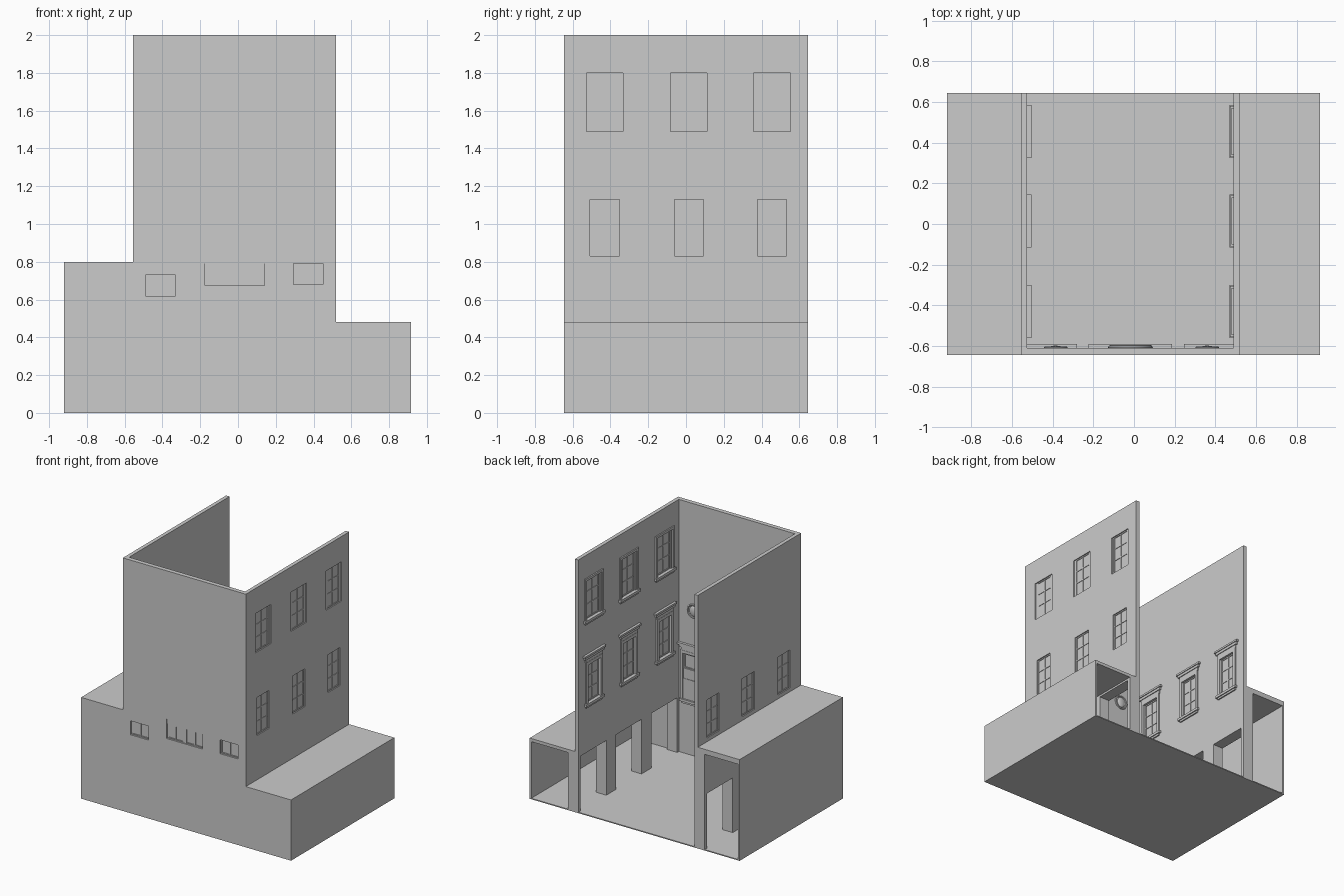
import bpy, bmesh, math
from mathutils import Matrix, Vector

if "Cube" in bpy.data.objects:
    bpy.data.objects.remove(bpy.data.objects["Cube"])

H = 0.645                      # half depth of the building
ROWS = (-0.43, 0.015, 0.455)   # window centres along the side walls

# Local wall coordinates (a along the wall, d into the courtyard, z) to world
RIGHT = lambda a, d, z: (0.49 - d, a, z)
LEFT = lambda a, d, z: (-0.525 + d, a, z)
FRONT = lambda a, d, z: (a, -0.61 + d, z)
WORLD = lambda x, y, z: (x, y, z)


def build(name, boxes, to=WORLD):
    """One object from boxes given as (a0, a1, d0, d1, z0, z1)."""
    bm = bmesh.new()
    for b in boxes:
        p, q = Vector(to(b[0], b[2], b[4])), Vector(to(b[1], b[3], b[5]))
        size = [abs(q[i] - p[i]) for i in range(3)]
        bmesh.ops.create_cube(bm, size=1, matrix=Matrix.Translation((p + q) / 2) @ Matrix.Diagonal((*size, 1)))
    me = bpy.data.meshes.new(name)
    bm.to_mesh(me)
    bm.free()
    ob = bpy.data.objects.new(name, me)
    bpy.context.collection.objects.link(ob)
    return ob


def cut(ob, boxes, to):
    cutter = build("cutter", boxes, to)
    cutter.hide_render = True
    mod = ob.modifiers.new("openings", 'BOOLEAN')
    mod.operation, mod.solver, mod.object = 'DIFFERENCE', 'EXACT', cutter
    bpy.context.view_layer.objects.active = ob
    bpy.ops.object.modifier_apply(modifier=mod.name)
    bpy.data.objects.remove(cutter)


def sash(a, w, z0, z1, cols, bars, t=0.009, d=-0.015):
    """Pane, rim and glazing bars; w is the half width."""
    out = [(a - w, a + w, d - 0.002, d + 0.002, z0, z1),
           (a - w, a + w, d - 0.007, d + 0.007, z0, z0 + t),
           (a - w, a + w, d - 0.007, d + 0.007, z1 - t, z1)]
    for i in range(cols + 1):
        c = a - w + t / 2 + (2 * w - t) * i / cols
        out.append((c - t / 2, c + t / 2, d - 0.0065, d + 0.0065, z0, z1))
    for z in bars:
        out.append((a - w, a + w, d - 0.006, d + 0.006, z - t / 2, z + t / 2))
    return out


def casing(a, w, z0, z1, t=0.025, d=0.01):
    return [(a - w - t, a - w, 0, d, z0, z1 + t),
            (a + w, a + w + t, 0, d, z0, z1 + t),
            (a - w, a + w, 0, d, z1, z1 + t)]


def cornice(a, w, z):
    return [(a - w + 0.025, a + w - 0.025, 0, 0.008, z - 0.045, z - 0.02),
            (a - w + 0.012, a + w - 0.012, 0, 0.014, z - 0.02, z),
            (a - w, a + w, 0, 0.02, z, z + 0.015)]


def sill(a, w, z):
    return [(a - w, a + w, 0, 0.018, z - 0.02, z),
            (a - w + 0.015, a + w - 0.015, 0, 0.01, z - 0.035, z - 0.02)]


# Floor and front wall
build("floor", [(-0.92, 0.915, -H + 0.01, H, 0, 0.008)])
front = build("front_wall", [(-0.555, 0.52, -H, -0.61, 0, 2)])
cut(front, [(-0.49, -0.33, -0.1, 0.05, 0.62, 0.73),
            (-0.175, 0.14, -0.1, 0.05, 0.675, 0.828),
            (0.295, 0.45, -0.1, 0.05, 0.68, 0.79)], FRONT)

# Side walls: windows above, arcade openings below
for name, to, levels in (("right", RIGHT, 2), ("left", LEFT, 1)):
    wall = build(name + "_wall", [(-0.62, H, -0.03, 0, 0.004, 2)], to)
    arches = [(y - 0.16, y + 0.16, -0.15, 0.05, -0.1, 0.44) for y in ROWS]
    holes = [(y - 0.077, y + 0.077, -0.1, 0.05, 0.83, 1.13) for y in ROWS]
    if levels == 2:
        holes += [(y - 0.097, y + 0.097, -0.1, 0.05, 1.49, 1.80) for y in ROWS]
    cut(wall, arches + holes, to)
    piers = build(name + "_arcade_piers", [(-0.62, H, -0.09, -0.03, 0.004, 0.47 if name == "right" else 0.77)], to)
    cut(piers, arches, to)
    for i, y in enumerate(ROWS, 1):
        build(f"{name}_lower_window_{i}", sash(y, 0.077, 0.83, 1.13, 2, (0.93, 1.03)), to)
        build(f"{name}_lower_window_trim_{i}",
              casing(y, 0.077, 0.83, 1.13) + cornice(y, 0.13, 1.2) + sill(y, 0.115, 0.83), to)
        if levels == 2:
            jambs = [(y + s * 0.097, y + s * 0.08, -0.022, 0, 1.49, 1.80) for s in (-1, 1)]
            build(f"{name}_upper_window_{i}", sash(y, 0.08, 1.49, 1.80, 2, (1.60, 1.70)) + jambs, to)
            build(f"{name}_upper_window_trim_{i}",
                  casing(y, 0.097, 1.49, 1.80, 0.018) + sill(y, 0.125, 1.49), to)

# Side aisles: roof, outer wall and front wall, open at the back
build("left_aisle_roof", [(-0.92, -0.555, -H, H, 0.76, 0.80)])
build("left_aisle_outer_wall", [(-0.92, -0.905, -H, H, 0, 0.76)])
build("left_aisle_front", [(-0.905, -0.555, -H, -0.61, 0, 0.76)])
build("right_aisle_roof", [(0.52, 0.915, -H, H, 0.455, 0.48)])
build("right_aisle_outer_wall", [(0.90, 0.915, -H, H, 0, 0.455)])
build("right_aisle_front", [(0.52, 0.90, -H, -0.61, 0, 0.455)])

# Front wall openings and their courtyard surrounds
build("front_left_window", sash(-0.41, 0.08, 0.62, 0.73, 2, (), 0.008), FRONT)
build("front_right_window", sash(0.3725, 0.0775, 0.68, 0.79, 2, (), 0.008), FRONT)
build("portal_transom", sash(-0.1025, 0.0725, 0.675, 0.79, 2, (), 0.008)
      + sash(0.0675, 0.0725, 0.675, 0.79, 2, (), 0.008)
      + [(-0.03, -0.005, -0.025, -0.003, 0.675, 0.79),
         (-0.175, 0.14, -0.028, -0.004, 0.79, 0.828)], FRONT)
for name, a, z in (("left", -0.4025, 0.44), ("right", 0.3675, 0.44)):
    build(f"front_{name}_surround", casing(a, 0.082, z, 0.80, 0.022) + cornice(a, 0.1225, 0.865)
          + sill(a, 0.11, z) + [(a - 0.082, a + 0.082, 0, 0.004, z, 0.60)], FRONT)
build("portal_surround", casing(-0.0175, 0.16, 0.008, 0.828, 0.028) + cornice(-0.0175, 0.205, 0.90)
      + [(-0.1775, -0.0225, 0, 0.005, 0.008, 0.66), (-0.0125, 0.1425, 0, 0.005, 0.008, 0.66)], FRONT)


# Round ornaments above the front surrounds
def medallion(name, x, z, r):
    bpy.ops.mesh.primitive_torus_add(major_radius=r * 0.88, minor_radius=r * 0.12, major_segments=32,
                                     minor_segments=8, location=(x, -0.608, z), rotation=(math.pi / 2, 0, 0))
    bpy.context.object.name = name + "_ring"
    bpy.ops.object.shade_smooth_by_angle()
    bpy.ops.mesh.primitive_uv_sphere_add(segments=20, ring_count=10, radius=1, location=(x, -0.61, z))
    boss = bpy.context.object
    boss.name = name + "_boss"
    boss.scale = (r * 0.6, 0.012, r * 0.7)
    bpy.ops.object.shade_smooth_by_angle()


medallion("left_medallion", -0.385, 1.15, 0.058)
medallion("right_medallion", 0.36, 1.15, 0.058)
medallion("portal_medallion", -0.0175, 1.15, 0.11)
